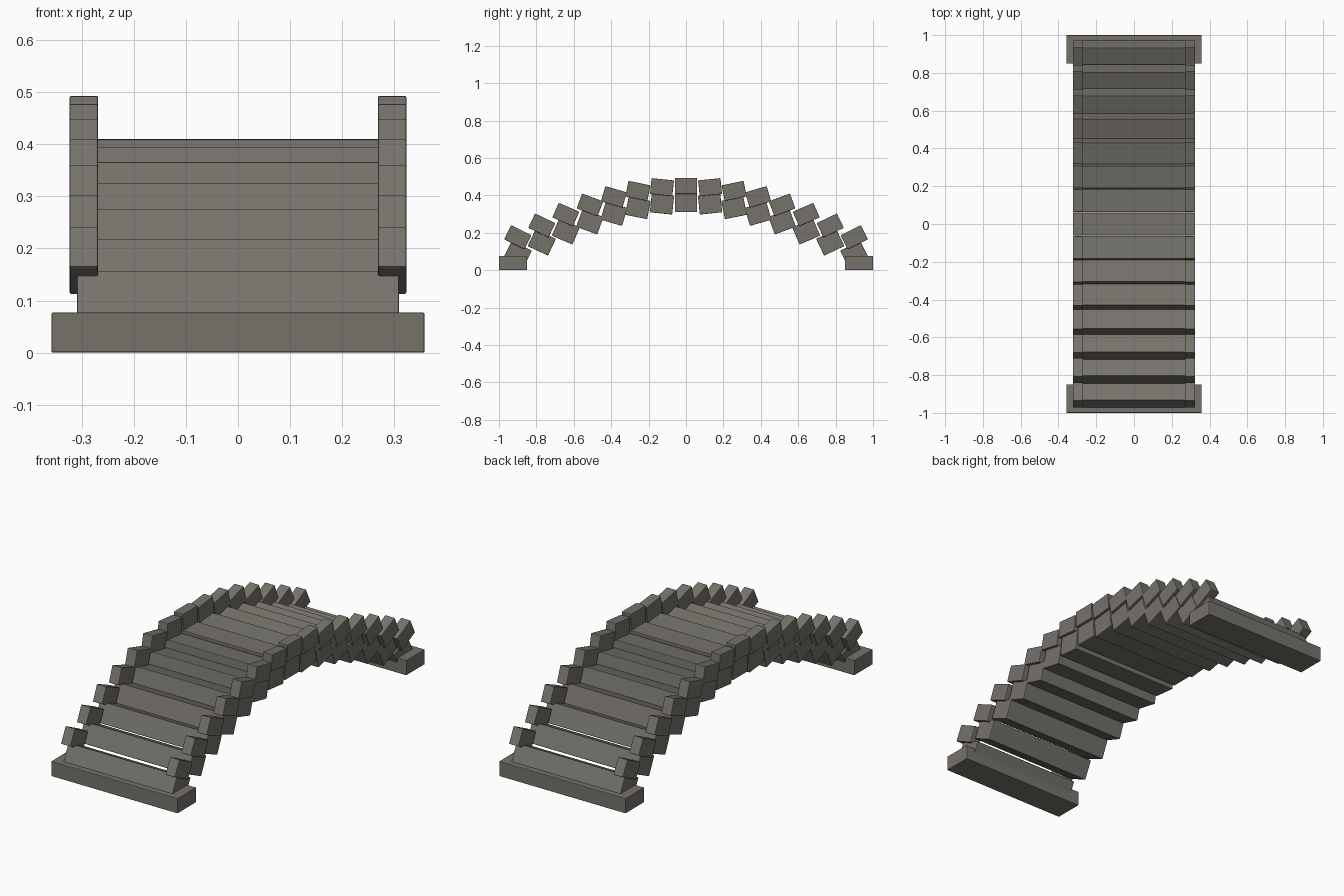
import bpy
import math

old = bpy.data.objects.get("Cube")
if old:
    bpy.data.objects.remove(old, do_unlink=True)

# Weathered stone material
stone = bpy.data.materials.new("grey_stone")
stone.use_nodes = True
colour = (0.18, 0.17, 0.148, 1)
stone.diffuse_color = colour
bsdf = next(n for n in stone.node_tree.nodes if n.type == 'BSDF_PRINCIPLED')
bsdf.inputs["Base Color"].default_value = colour
bsdf.inputs["Roughness"].default_value = 0.9


def block(name, centre, size, tilt=0.0):
    """A stone block with slightly eased edges, tilted about the x axis."""
    bpy.ops.mesh.primitive_cube_add(size=1, location=centre)
    ob = bpy.context.object
    ob.name = name
    ob.scale = size
    bpy.ops.object.transform_apply(location=False, rotation=False, scale=True)
    ob.rotation_euler.x = tilt
    ob.data.materials.append(stone)
    bevel = ob.modifiers.new("eased_edges", 'BEVEL')
    bevel.width = 0.003
    bevel.segments = 2
    return ob


HALF_COUNT = 7      # stones on each side of the crown
SPACING = 0.1285    # distance between stones along the bridge
RISE = 0.306        # height of the arch curve
CROWN = 0.36        # centre height of the crown stone

# Arch of deck stones, each carrying two parapet stones
for i in range(-HALF_COUNT, HALF_COUNT + 1):
    phase = i * math.pi / (2 * HALF_COUNT + 1)
    y = i * SPACING
    z = CROWN - RISE * (1 - math.cos(phase))
    tilt = math.atan(0.5 * math.sin(phase))
    n = i + HALF_COUNT + 1
    block(f"deck_stone_{n}", (0, y, z), (0.618, 0.12, 0.1), tilt)
    for side, x in (("right", -0.296), ("left", 0.296)):
        block(f"parapet_stone_{side}_{n}", (x, y, z + 0.0905),
              (0.054, 0.12, 0.085), tilt)

# Footings at both ends
for end, y in (("front", -0.925), ("back", 0.925)):
    block(f"footing_{end}", (0, y, 0.0385), (0.716, 0.15, 0.077))
